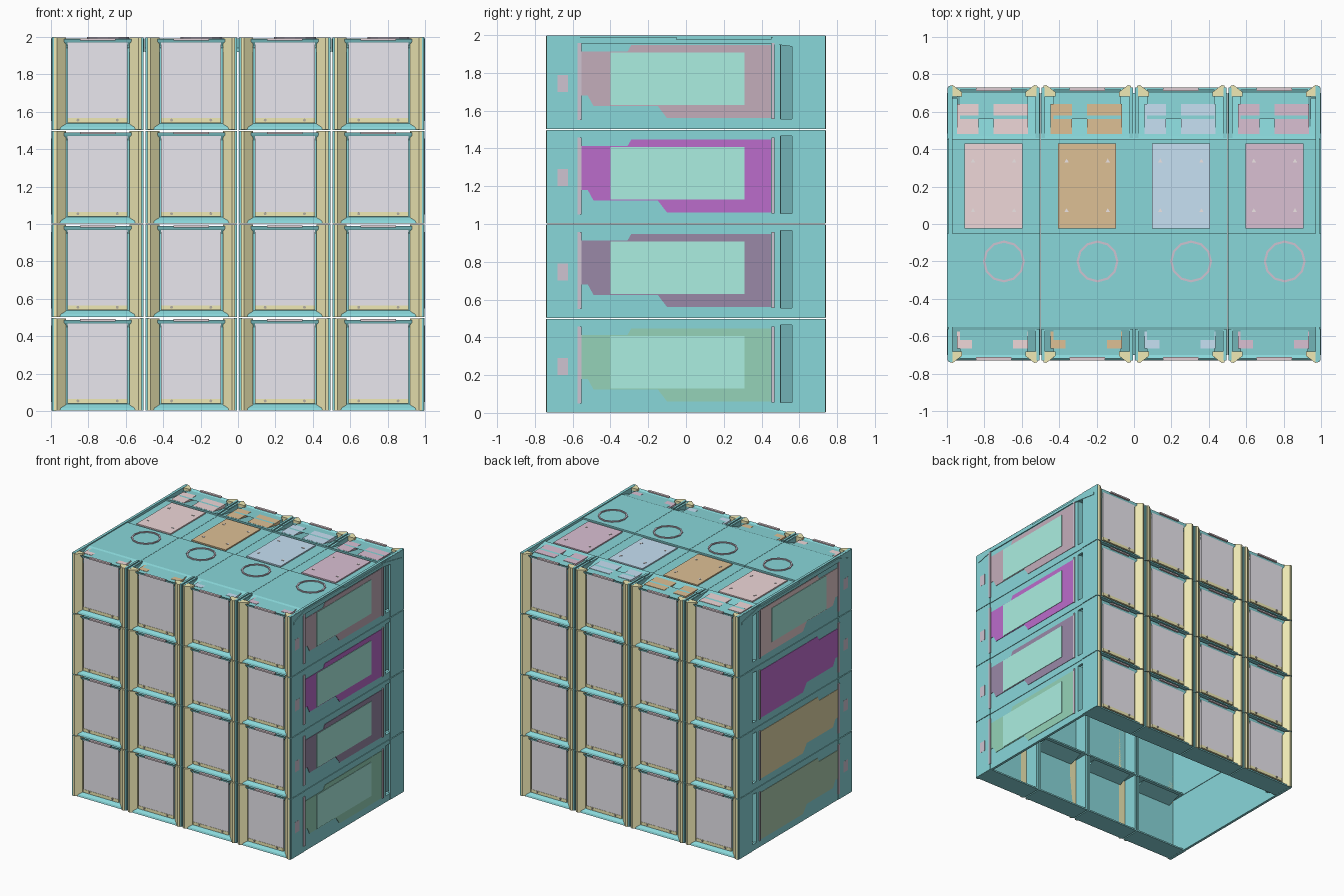
import bpy, bmesh, math
from mathutils import Matrix, Vector

if "Cube" in bpy.data.objects:
    bpy.data.objects.remove(bpy.data.objects["Cube"])

parts = {}
PLUM, TEAL, YELLOW = (0.62, 0.55, 0.64), (0.25, 0.68, 0.70), (0.87, 0.82, 0.46)


def part(name, color):
    """Get (or start) the mesh that collects all copies of one part."""
    return parts.setdefault(name, (bmesh.new(), color))[0]


def box(bm, x, y, z):
    c = Vector((sum(x) / 2, sum(y) / 2, sum(z) / 2))
    s = (abs(x[1] - x[0]), abs(y[1] - y[0]), abs(z[1] - z[0]), 1)
    bmesh.ops.create_cube(bm, size=1, matrix=Matrix.Translation(c) @ Matrix.Diagonal(s))


def prism(bm, pts, axis, lo, hi):
    """Extrude a 2D outline along x ('x': pts are y,z) or z ('z': pts are x,y)."""
    def at(p, h):
        return (h, p[0], p[1]) if axis == 'x' else (p[0], p[1], h)
    a = [bm.verts.new(at(p, lo)) for p in pts]
    b = [bm.verts.new(at(p, hi)) for p in pts]
    bm.faces.new(a)
    bm.faces.new(b[::-1])
    n = len(pts)
    for i in range(n):
        bm.faces.new((a[i], a[(i + 1) % n], b[(i + 1) % n], b[i]))


def disc(bm, loc, r, depth, sides, rot=Matrix()):
    bmesh.ops.create_cone(bm, cap_ends=True, segments=sides, radius1=r, radius2=r,
                          depth=depth, matrix=Matrix.Translation(loc) @ rot)


columns = [-0.75, -0.25, 0.25, 0.75]
rows = [0, 0.5, 1.0, 1.5]

# End bays: frames, doors, angled posts, handles, on front and back
for s in (-1, 1):
    def yy(a, b):
        return (s * a, s * b)
    for cx in columns:
        for z in rows:
            frame = part("bay_frame", TEAL)
            box(frame, (cx - 0.24, cx + 0.24), yy(0.68, 0.695), (z + 0.005, z + 0.475))
            # sloping shelf lips above and below the door
            prism(frame, [(s * 0.56, z + 0.485), (s * 0.69, z + 0.44), (s * 0.712, z + 0.472),
                          (s * 0.718, z + 0.488), (s * 0.70, z + 0.478)], 'x', cx - 0.18, cx + 0.18)
            prism(frame, [(s * 0.56, z + 0.003), (s * 0.73, z + 0.003), (s * 0.725, z + 0.018),
                          (s * 0.70, z + 0.038), (s * 0.56, z + 0.015)], 'x', cx - 0.24, cx + 0.24)
            box(part("door", (0.82, 0.80, 0.86)), (cx - 0.16, cx + 0.16), yy(0.69, 0.71),
                (z + 0.065, z + 0.475))
            box(part("door_sill", YELLOW), (cx - 0.16, cx + 0.16), yy(0.69, 0.712),
                (z + 0.04, z + 0.065))
            box(part("top_handle", (0.75, 0.62, 0.66)), (cx - 0.095, cx + 0.095),
                yy(0.71, 0.73), (z + 0.48, z + 0.492))
            for m in (-1, 1):
                disc(part("sill_bolt", (0.45, 0.42, 0.35)), (cx + m * 0.105, s * 0.713, z + 0.055),
                     0.008, 0.012, 8, Matrix.Rotation(math.pi / 2, 4, 'X'))
                # divider wall behind each post, then the post itself
                box(frame, (cx + m * 0.228, cx + m * 0.245), yy(0.56, 0.728), (z + 0.003, z + 0.497))
                prism(part("corner_post", YELLOW),
                      [(cx + m * x, s * y) for x, y in ((0.17, 0.68), (0.17, 0.705), (0.218, 0.742),
                                                        (0.234, 0.738), (0.234, 0.68))],
                      'z', z + 0.004, z + 0.496)

# Top cover: one profile with a panel recess and sloping ends
top = [(-0.70, 1.94), (-0.55, 1.99), (-0.05, 1.99), (-0.05, 1.978), (0.45, 1.978),
       (0.45, 1.99), (0.47, 1.985), (0.70, 1.94), (0.70, 1.92), (0.45, 1.955), (-0.55, 1.955), (-0.70, 1.92)]
for cx in columns:
    prism(part("top_cover", TEAL), top, 'x', cx - 0.249, cx + 0.249)
    for m in (-1, 1):  # wedge gussets at the module edges
        for y0, y1 in ((-0.72, -0.56), (0.72, 0.46)):
            prism(part("edge_gusset", TEAL), [(y0, 1.93), (y0, 1.995), (y1, 1.99), (y1, 1.95)], 'x',
                  cx + m * 0.225, cx + m * 0.245)

# Top panels, tiles and rings, one colour per column
top_colors = [(0.86, 0.68, 0.69), (0.73, 0.53, 0.30), (0.57, 0.75, 0.90), (0.70, 0.53, 0.65)]
for i, (cx, col) in enumerate(zip(columns, top_colors)):
    bm = part("top_panel_%d" % (i + 1), col)
    box(bm, (cx - 0.155, cx + 0.155), (-0.025, 0.43), (1.97, 1.988))
    for a, b, c, d, h in ((-0.195, -0.115, -0.665, -0.56, 1.982), (0.105, 0.185, -0.665, -0.56, 1.982),
                          (-0.195, -0.08, 0.48, 0.64, 1.984), (0.0, 0.185, 0.48, 0.64, 1.984)):
        box(bm, (cx + a, cx + b), (c, d), (1.945, h))
    for m in (-1, 1):
        for y in (0.07, 0.335):
            disc(part("panel_corner_mark", (0.85, 0.78, 0.78)), (cx + m * 0.11, y, 1.988), 0.014, 0.006, 3)
    # flat ring: outer and inner wall of a twelve-sided loop
    ring = part("top_ring", PLUM)
    loops = []
    for r, h in ((0.112, 1.985), (0.112, 1.998), (0.1, 1.998), (0.1, 1.985)):
        loops.append([ring.verts.new((cx + 0.055 + r * math.cos(k * math.pi / 6),
                                      -0.2 + r * math.sin(k * math.pi / 6), h)) for k in range(12)])
    for j in range(4):
        p, q = loops[j], loops[(j + 1) % 4]
        for k in range(12):
            ring.faces.new((p[k], p[(k + 1) % 12], q[(k + 1) % 12], q[k]))

# Side walls with recessed pocket, stepped panel, plate, bars and latch
panel = [(-0.62, 0.18), (-0.52, 0.18), (-0.49, 0.125), (-0.15, 0.125), (-0.10, 0.06), (0.45, 0.06),
         (0.45, 0.447), (-0.29, 0.447), (-0.31, 0.412), (-0.62, 0.412)]
side_colors = {1: [(0.30, 0.65, 0.48), (0.32, 0.25, 0.39), (0.50, 0.15, 0.60), (0.55, 0.42, 0.50)],
               -1: [(0.42, 0.62, 0.43), (0.76, 0.68, 0.39), (0.55, 0.16, 0.65), (0.78, 0.60, 0.62)]}
for s in (-1, 1):
    tag = "right" if s > 0 else "left"
    wall = part("side_wall", TEAL)
    for r, z in enumerate(rows):
        lo, hi = z + 0.002, z + 0.498
        wx = (s * 0.97, s * 0.991)
        box(wall, wx, (-0.738, 0.50), (lo, hi))
        box(wall, wx, (0.67, 0.738), (lo, hi))
        box(wall, wx, (0.50, 0.67), (lo, z + 0.055))
        box(wall, wx, (0.50, 0.67), (z + 0.465, hi))
        box(part("side_pocket", (0.17, 0.45, 0.47)), (s * 0.93, s * 0.945), (0.49, 0.68), (z + 0.045, z + 0.475))
        for y in (0.495, 0.67):  # pocket cheeks
            box(wall, (s * 0.935, s * 0.975), (y, y + 0.008), (z + 0.05, z + 0.47))
        prism(part("%s_panel_row_%d" % (tag, r + 1), side_colors[s][r]),
              [(y, z + h) for y, h in panel], 'x', s * 0.985, s * 0.994)
        if s > 0 or r == 3:
            box(part("side_plate", (0.41, 0.86, 0.75)), (s * 0.985, s * 0.997), (-0.40, 0.31), (z + 0.13, z + 0.408))
        bars = part("side_bar", PLUM)
        box(bars, (s * 0.985, s * 1.0), (-0.575, -0.553), (z + 0.05, z + 0.457))
        box(bars, (s * 0.985, s * 1.0), (0.452, 0.468), (z + 0.055, z + 0.457))
        box(part("side_latch", PLUM), (s * 0.985, s * 0.996), (-0.68, -0.625), (z + 0.20, z + 0.29))

# Turn every collected mesh into an object
for name, (bm, color) in parts.items():
    bmesh.ops.recalc_face_normals(bm, faces=bm.faces)
    me = bpy.data.meshes.new(name)
    bm.to_mesh(me)
    bm.free()
    mat = bpy.data.materials.new(name)
    mat.diffuse_color = (*color, 1)
    mat.use_nodes = True
    mat.node_tree.nodes["Principled BSDF"].inputs["Base Color"].default_value = mat.diffuse_color
    me.materials.append(mat)
    bpy.context.collection.objects.link(bpy.data.objects.new(name, me))
